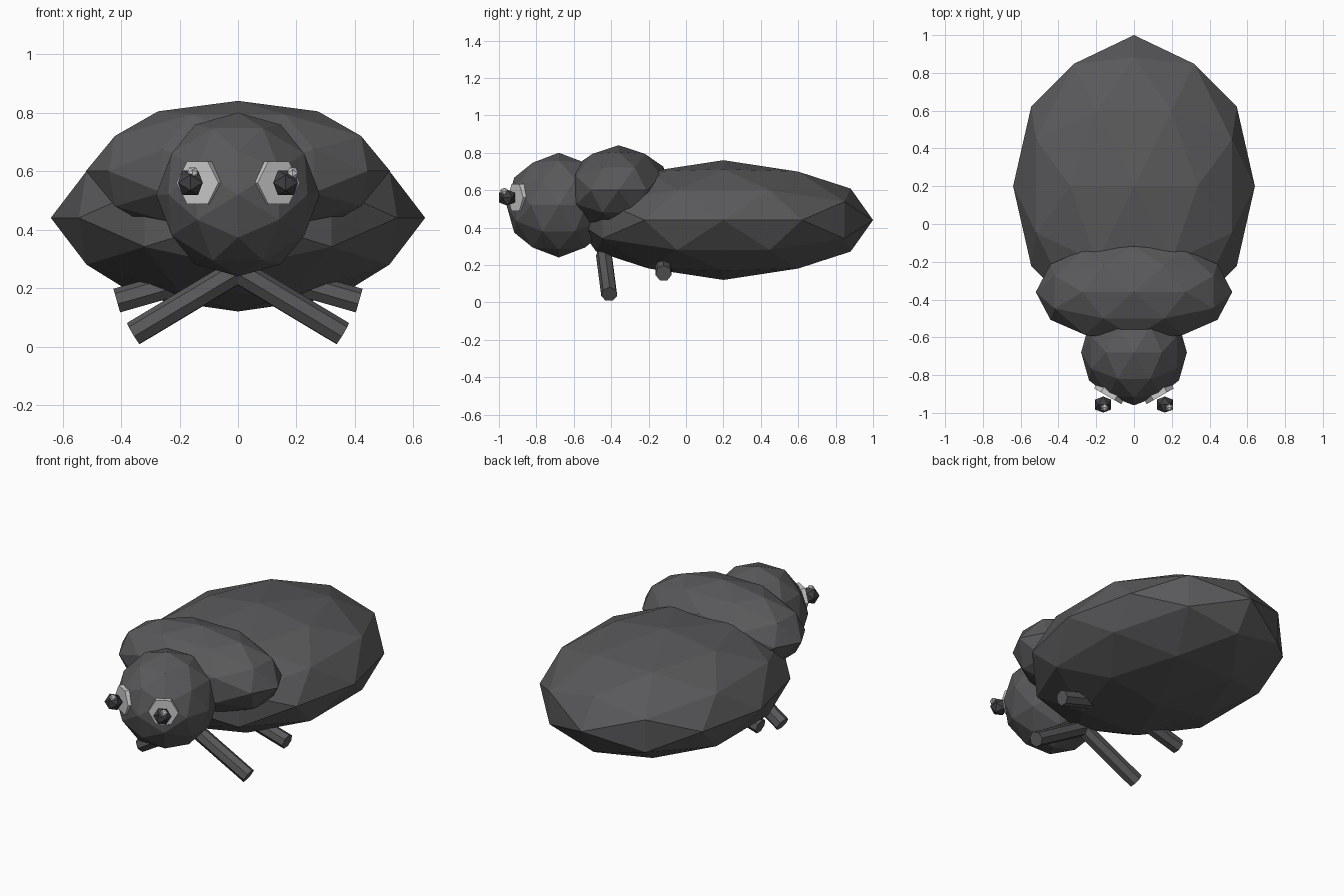
import bpy, bmesh, math
from mathutils import Vector, Matrix

if "Cube" in bpy.data.objects:
    bpy.data.objects.remove(bpy.data.objects["Cube"])


def material(name, c):
    m = bpy.data.materials.new(name)
    m.diffuse_color = (*c, 1)
    m.use_nodes = True
    m.node_tree.nodes["Principled BSDF"].inputs["Base Color"].default_value = m.diffuse_color
    return m


SHELL = material("shell", (0.10, 0.10, 0.105))
WHITE = material("eye_white", (0.85, 0.85, 0.83))
BLACK = material("pupil_dark", (0.05, 0.05, 0.055))


def finish(name, bm, matrix, mat):
    bmesh.ops.transform(bm, matrix=matrix, verts=bm.verts)
    bmesh.ops.recalc_face_normals(bm, faces=bm.faces)
    me = bpy.data.meshes.new(name)
    bm.to_mesh(me)
    bm.free()
    me.materials.append(mat)
    ob = bpy.data.objects.new(name, me)
    bpy.context.collection.objects.link(ob)
    return ob


def ico(name, loc, radii, mat, detail=1):
    """Axis-aligned icosahedron, optionally subdivided once onto the sphere."""
    bm = bmesh.new()
    phi = (1 + 5 ** 0.5) / 2
    for a in (-1, 1):
        for b in (-phi, phi):
            for v in ((b, a, 0), (0, b, a), (a, 0, b)):
                bm.verts.new(Vector(v).normalized())
    bmesh.ops.convex_hull(bm, input=bm.verts)
    if detail:
        bmesh.ops.subdivide_edges(bm, edges=bm.edges[:], cuts=1, use_grid_fill=True)
        for v in bm.verts:
            v.co.normalize()
    return finish(name, bm, Matrix.Translation(loc) @ Matrix.Diagonal((*radii, 1)), mat)


def rod(name, start, end, radius, sides, mat, turn=0):
    """Closed cylinder between two points."""
    a, b = Vector(start), Vector(end)
    d = b - a
    bm = bmesh.new()
    bmesh.ops.create_cone(bm, cap_ends=True, segments=sides, radius1=radius,
                          radius2=radius, depth=d.length)
    rot = d.to_track_quat('Z', 'Y').to_matrix().to_4x4()
    m = Matrix.Translation((a + b) / 2) @ rot @ Matrix.Rotation(turn, 4, 'Z')
    return finish(name, bm, m, mat)


# Body masses
ico("abdomen", (0, 0.2, 0.44), (0.64, 0.8, 0.32), SHELL)
ico("thorax", (0, -0.36, 0.60), (0.52, 0.28, 0.24), SHELL)
ico("head", (0, -0.68, 0.52), (0.28, 0.28, 0.28), SHELL)

for s, side in ((-1, "left"), (1, "right")):
    # Eye discs, turned outward 30 degrees, corners pointing sideways
    face = Vector((s * 0.139, -0.912, 0.56))
    out = Vector((s * 0.5, -math.cos(math.pi / 6), 0))
    rod(f"{side}_eye", face - out * 0.05, face, 0.083, 6, WHITE, math.pi / 6)
    # Pupils and highlights
    ico(f"{side}_pupil", (s * 0.163, -0.956, 0.56), (0.05,) * 3, BLACK, 0)
    ico(f"{side}_highlight", (s * 0.171 + 0.016, -0.972, 0.593), (0.022,) * 3, WHITE, 0)
    # Legs
    rod(f"{side}_front_leg", (0, -0.438, 0.257), (s * 0.357, -0.41, 0.043),
        0.044, 7, SHELL)
    rod(f"{side}_middle_leg", (s * 0.08, -0.12, 0.25), (s * 0.414, -0.12, 0.155),
        0.044, 7, SHELL)
